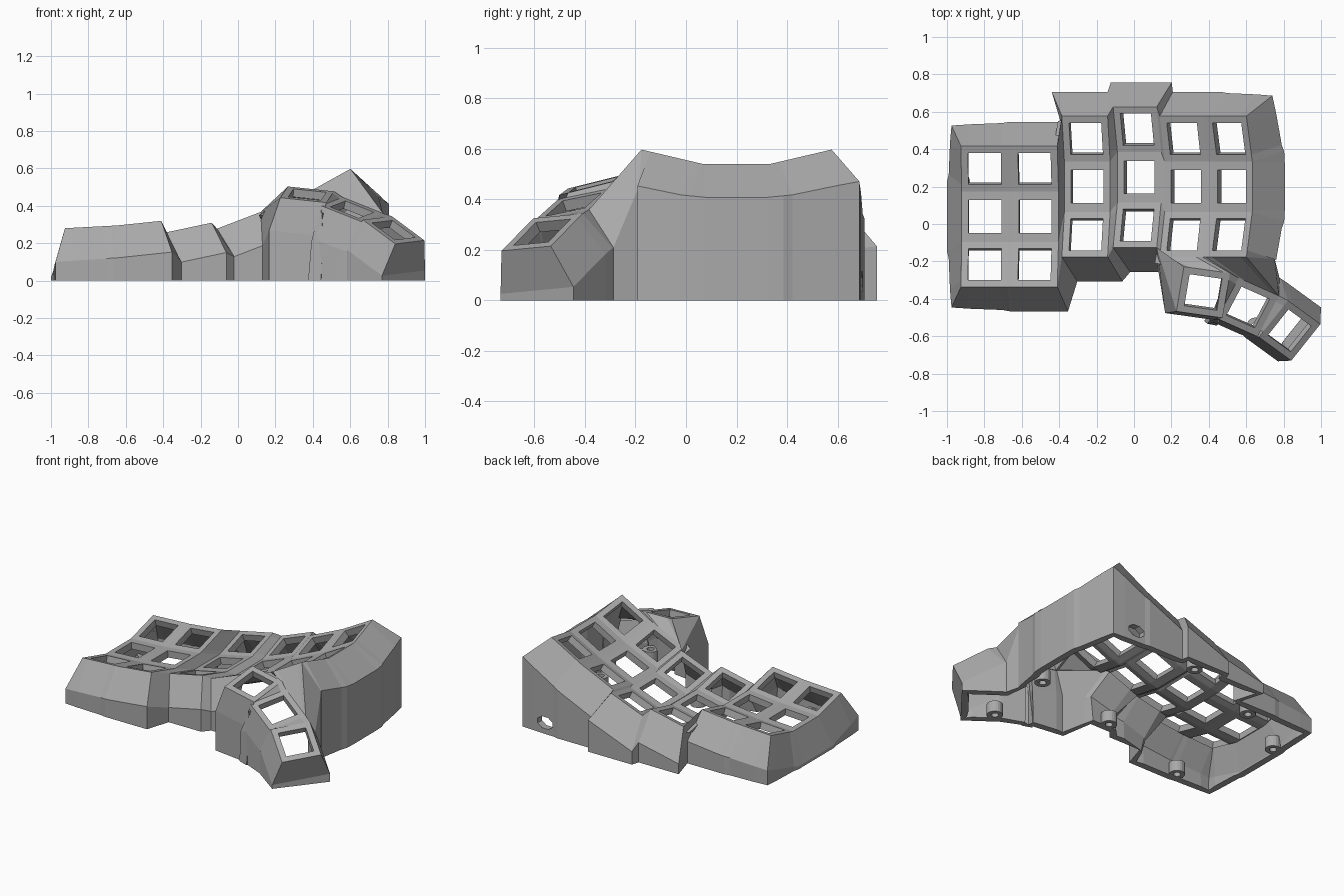
import bpy, bmesh
from math import radians, cos, sin
from mathutils import Matrix, Vector

if "Cube" in bpy.data.objects:
    bpy.data.objects.remove(bpy.data.objects["Cube"])

grey = bpy.data.materials.new("plain grey")
grey.use_nodes = True
COLOUR = (0.4, 0.4, 0.4, 1)
grey.diffuse_color = COLOUR
grey.node_tree.nodes["Principled BSDF"].inputs["Base Color"].default_value = COLOUR

PLATE, HOLE, GAP = 0.125, 0.088, 0.01   # half plate, half opening, gap between rows
BEND = radians(15)                      # pitch of front and back rows
STEPS = (-PLATE, -HOLE, HOLE, PLATE)
THICK = 0.045


def add_object(name, bm, thickness):
    mesh = bpy.data.meshes.new(name)
    bm.to_mesh(mesh)
    bm.free()
    mesh.materials.append(grey)
    obj = bpy.data.objects.new(name, mesh)
    bpy.context.collection.objects.link(obj)
    mod = obj.modifiers.new("thickness", "SOLIDIFY")
    mod.thickness = thickness
    mod.offset = -1


def rot(angle, axis):
    return Matrix.Rotation(angle, 4, axis)


bm = bmesh.new()


def key_grid(columns):
    """Columns of key frames -> grid of (vertex, rotation), four lines per key."""
    grid = []
    for frames in columns:
        for x in STEPS:
            grid.append([(bm.verts.new(f @ Vector((x, y, 0))), f.to_3x3())
                         for f in frames for y in STEPS])
    return grid


def skin(grid):
    """Fill the grid, leaving each key opening empty."""
    for a in range(len(grid) - 1):
        for b in range(len(grid[0]) - 1):
            if a % 4 != 1 or b % 4 != 1:
                bm.faces.new([grid[i][j][0] for i, j in
                              ((a, b), (a + 1, b), (a + 1, b + 1), (a, b + 1))])


# Finger columns: x, y, z, roll
columns = []
for x, y, z, roll in ((-0.797, 0.04, 0.222, 3), (-0.528, 0.04, 0.242, 6),
                      (-0.25, 0.2, 0.22, 12), (0.028, 0.25, 0.262, 21),
                      (0.278, 0.2, 0.358, 24), (0.523, 0.2, 0.48, 29)):
    base = Matrix.Translation((x, y, z)) @ rot(-radians(roll), 'Y')
    frames = []
    for row in (-1, 0, 1):
        shift = Vector((0, row * (PLATE + GAP + PLATE * cos(BEND)),
                        abs(row) * PLATE * sin(BEND)))
        frames.append(base @ Matrix.Translation(shift) @ rot(row * BEND, 'X'))
    columns.append(frames)
fingers = key_grid(columns)
skin(fingers)

# Thumb keys: position, yaw, fall to the side, pitch
thumb_frames = []
for pos, yaw, fall, pitch in (((0.37, -0.365, 0.46), -8, 6, 14),
                              ((0.61, -0.445, 0.38), -24, 20, 11),
                              ((0.832, -0.57, 0.27), -36, 31, 5)):
    thumb_frames.append([Matrix.Translation(pos) @ rot(radians(yaw), 'Z')
                         @ rot(radians(fall), 'Y') @ rot(radians(pitch), 'X')])
thumb = key_grid(thumb_frames)
skin(thumb)

# Web between finger columns and thumb keys
corner = fingers[15][0][0]
bm.faces.new((corner, thumb[0][3][0], fingers[16][0][0]))
for j in range(3):
    bm.faces.new((corner, thumb[0][j][0], thumb[0][j + 1][0]))
for k in range(7):
    bm.faces.new((thumb[k][3][0], thumb[k + 1][3][0],
                  fingers[17 + k][0][0], fingers[16 + k][0][0]))

# Rim path, counter-clockwise: (grid, column line, row line)
path = [(fingers, a, 0) for a in range(16)]
path += [(thumb, a, 0) for a in range(12)]
path += [(thumb, 11, b) for b in (1, 2, 3)]
path += [(thumb, a, 3) for a in (10, 9, 8, 7)]
path += [(fingers, 23, b) for b in range(12)]
path += [(fingers, a, 11) for a in range(22, -1, -1)]
path += [(fingers, 0, b) for b in range(10, 0, -1)]
# Sideways flare where one column stands out past its neighbour
flare = {(7, 0): 1, (8, 0): 1.2, (11, 0): 1.1, (12, 0): 0.8, (15, 0): -1.4,
         (8, 11): -2.3, (11, 11): -0.9, (12, 11): -2, (15, 11): 0.5}


def end_sign(i, last):
    return -1 if i == 0 else 1 if i == last else 0


def swell(i, last):
    """0 at the ends of a side, 1 from the first plate edge inwards."""
    return min(i, last - i, 3) / 3


rim, outer, ground = [], [], []
for grid, a, b in path:
    vert, turn = grid[a][b]
    dx = end_sign(a, len(grid) - 1)
    dy = end_sign(b, len(grid[0]) - 1)
    drop = 0.17
    if grid is fingers:
        drop = 0.2
        dx = flare.get((a, b), dx * (1.5 + 0.7 * swell(b, 11)))
        dy *= 1 + 0.35 * swell(a, 23)
        if (a, b) == (23, 0):
            dy = 0.7
    p = vert.co + turn @ Vector((0.04 * dx, 0.06 * dy, -drop))
    p.z = max(p.z, 0.02)
    rim.append(vert)
    outer.append(bm.verts.new(p))

# Tuck neighbouring thumb walls together where they would cross
for i in range(len(path) - 1):
    (g, a, b), (h, c, d) = path[i], path[i + 1]
    if g is thumb and h is thumb and {a, c} in ({3, 4}, {7, 8}):
        middle = (outer[i].co + outer[i + 1].co) / 2
        step = (rim[i + 1].co - rim[i].co).normalized() * 0.004
        outer[i].co, outer[i + 1].co = middle - step, middle + step

for v in outer:
    ground.append(bm.verts.new((v.co.x, v.co.y, 0)))


def wall_with_port(c):
    """Wall quad with a rounded cable opening."""
    side = (c[2].co - c[1].co).normalized()
    centre = (c[1].co + c[2].co) / 2 + side * 0.012 + Vector((0, 0, 0.075))
    ring = []
    for k in range(8):
        t = radians(112.5 + 45 * k)
        ring.append(bm.verts.new(centre + side * 0.062 * cos(t)
                                 + Vector((0, 0, 0.042 * sin(t)))))
    for i in range(4):
        bm.faces.new((c[i], ring[2 * i + 1], ring[2 * i]))
        bm.faces.new((c[i], c[(i + 1) % 4], ring[(2 * i + 2) % 8], ring[2 * i + 1]))


# Sloped shoulder and upright wall
for i in range(len(path)):
    n = (i + 1) % len(path)
    bm.faces.new((rim[i], outer[i], outer[n], rim[n]))
    wall = (outer[i], ground[i], ground[n], outer[n])
    if path[i][0] is fingers and path[i][1:] == (22, 11):
        wall_with_port(wall)
    else:
        bm.faces.new(wall)

add_object("keyboard_case", bm, THICK)

# Screw posts inside the wall
for n, (x, y) in enumerate(((0.68, -0.06), (0.65, -0.55), (0.04, -0.19), (0.07, 0.66),
                            (-0.53, 0.45), (-0.925, 0.22), (-0.67, -0.39))):
    post = bmesh.new()
    bmesh.ops.create_circle(post, segments=20, radius=0.05,
                            matrix=Matrix.Translation((x, y, 0)))
    tube = bmesh.ops.extrude_edge_only(post, edges=post.edges[:])
    bmesh.ops.translate(post, vec=(0, 0, 0.075),
                        verts=[v for v in tube["geom"] if isinstance(v, bmesh.types.BMVert)])
    bmesh.ops.recalc_face_normals(post, faces=post.faces[:])
    add_object("screw_post_%d" % (n + 1), post, 0.027)
